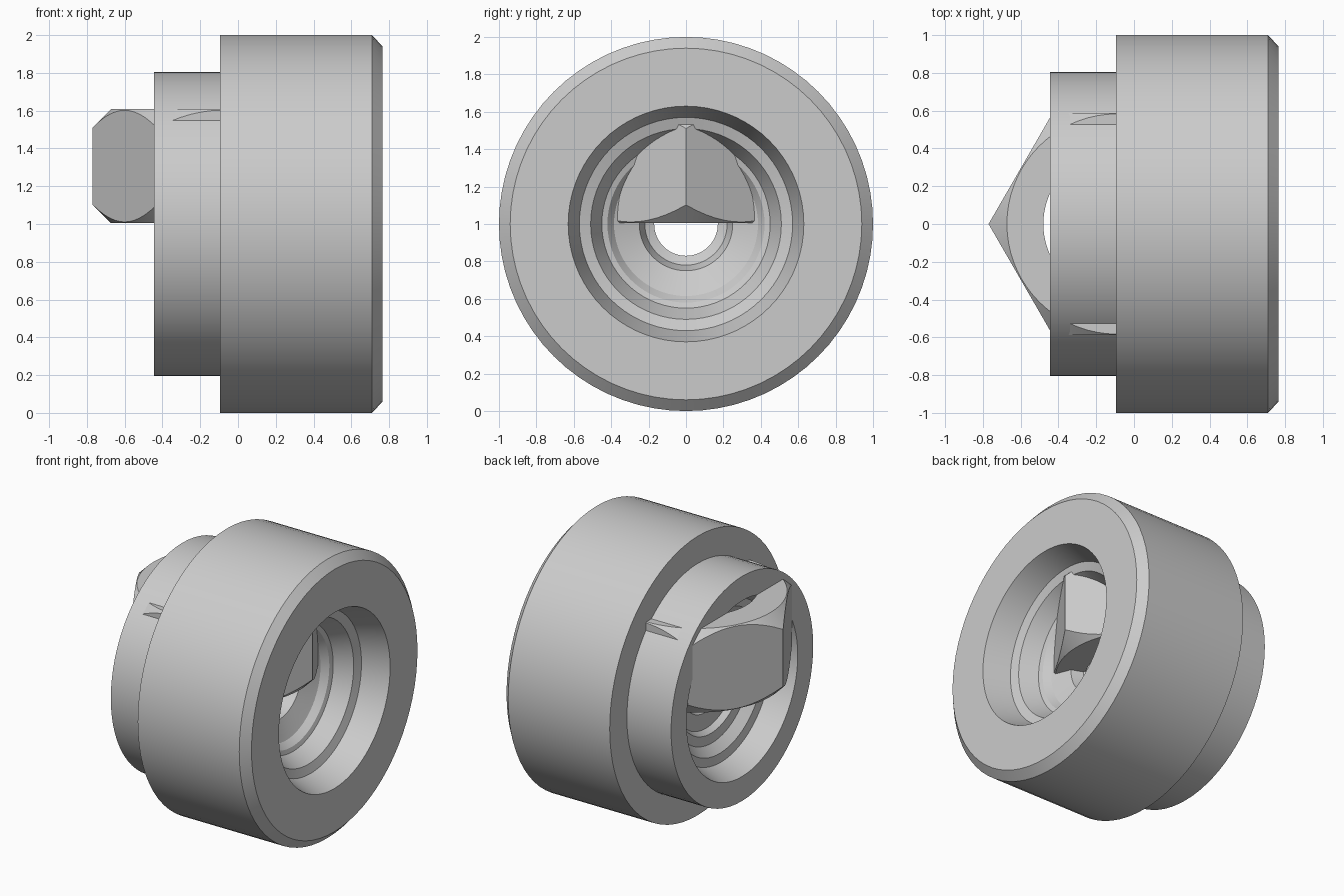
import bpy, bmesh, math

if "Cube" in bpy.data.objects:
    bpy.data.objects.remove(bpy.data.objects["Cube"])

steel = bpy.data.materials.new("grey_steel")
steel.diffuse_color = (0.6, 0.6, 0.6, 1)
steel.use_nodes = True
steel.node_tree.nodes["Principled BSDF"].inputs["Base Color"].default_value = steel.diffuse_color


def loop_solid(name, columns, angle):
    """Skin a ring of closed cross-sections into one solid."""
    bm = bmesh.new()
    rows = [[bm.verts.new(p) for p in col] for col in columns]
    n, m = len(rows), len(rows[0])
    for i in range(n):
        a, b = rows[i], rows[(i + 1) % n]
        for j in range(m):
            k = (j + 1) % m
            bm.faces.new((a[j], a[k], b[k], b[j]))
    bmesh.ops.recalc_face_normals(bm, faces=bm.faces)
    mesh = bpy.data.meshes.new(name)
    bm.to_mesh(mesh)
    bm.free()
    mesh.materials.append(steel)
    obj = bpy.data.objects.new(name, mesh)
    bpy.context.collection.objects.link(obj)
    bpy.context.view_layer.objects.active = obj
    obj.select_set(True)
    bpy.ops.object.shade_smooth_by_angle(angle=math.radians(angle))
    obj.select_set(False)
    return obj


# Stepped collar: profile (x, radius) turned around the x axis at z = 1
outside = [(-0.445, 0.805), (-0.095, 0.805), (-0.095, 1.0), (0.71, 1.0), (0.765, 0.94)]
right_bore = [(0.765, 0.63), (0.58, 0.57), (0.56, 0.51), (0.44, 0.45), (0.43, 0.42),
              (0.385, 0.385), (0.37, 0.35), (0.33, 0.25), (0.25, 0.22), (0.23, 0.17)]
left_bore = [(-0.08, 0.17), (-0.1, 0.22), (-0.15, 0.25), (-0.16, 0.36), (-0.2, 0.385),
             (-0.21, 0.45), (-0.27, 0.51), (-0.28, 0.57), (-0.445, 0.63)]
profile = outside + right_bore + left_bore
SEG = 72
collar = [[(x, r * math.sin(t), 1 + r * math.cos(t)) for x, r in profile]
          for t in (2 * math.pi * i / SEG for i in range(SEG))]
loop_solid("stepped_collar", collar, 20)

# Hexagonal nut lying flat, pointing along x, with chamfered ends and a round bore
CX, CORNER, BORE, Z0, Z1 = -0.09, 0.68, 0.39, 1.005, 1.608
FLAT = CORNER * math.cos(math.pi / 6)
nut = []
for i in range(SEG):
    t = 2 * math.pi * i / SEG
    off = t % (math.pi / 3) - math.pi / 6
    r = FLAT / math.cos(off)
    c = FLAT - 0.006
    drop = r - c
    section = [(BORE, Z0), (c, Z0), (r, Z0 + drop), (r, Z1 - drop), (c, Z1), (BORE, Z1)]
    nut.append([(CX + q * math.cos(t), q * math.sin(t), z) for q, z in section])
loop_solid("hex_nut", nut, 20)
